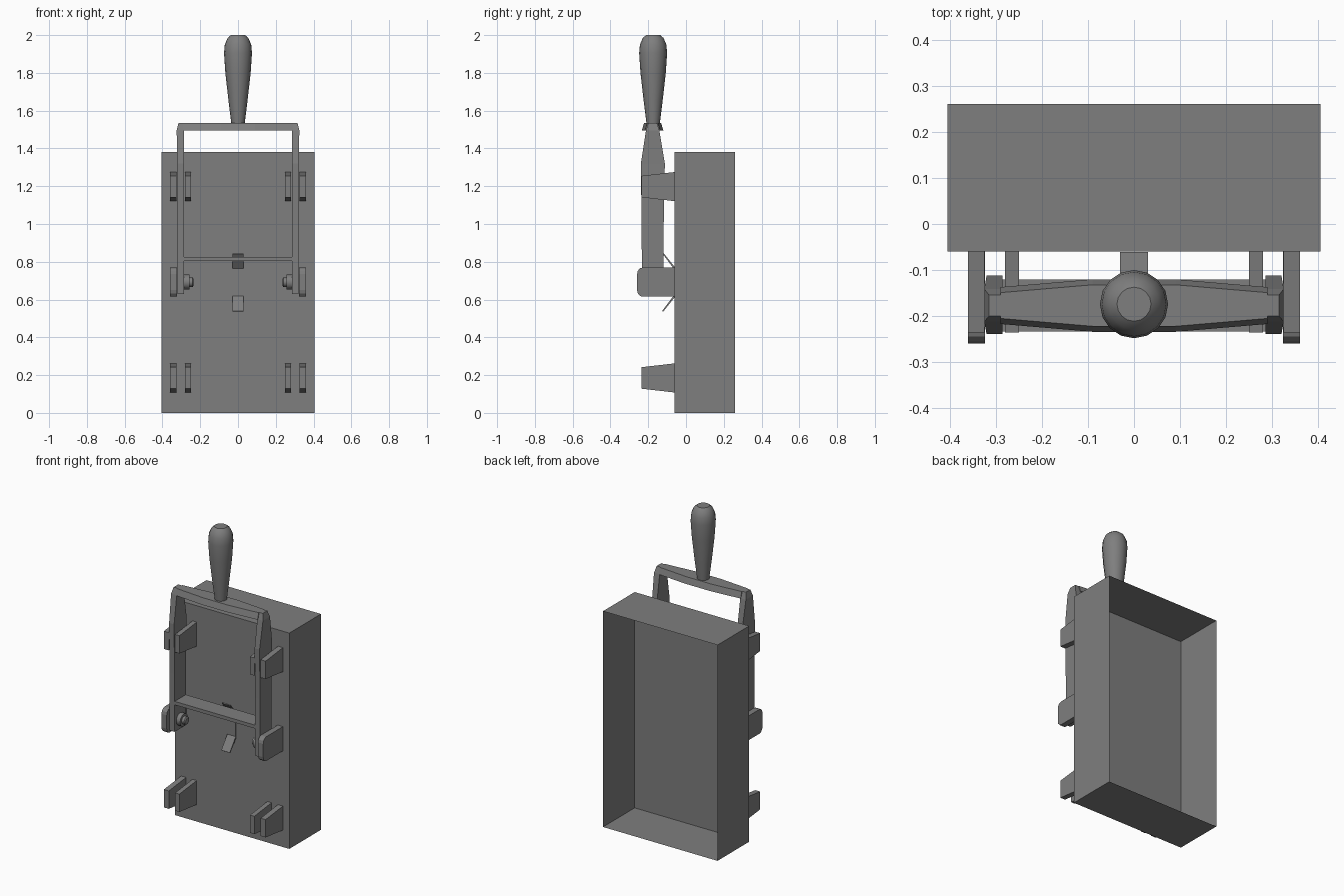
import bpy, bmesh, math
from mathutils import Vector

old = bpy.data.objects.get("Cube")
if old:
    bpy.data.objects.remove(old, do_unlink=True)

grey = bpy.data.materials.new("mid_grey")
grey.use_nodes = True
GREY = (0.21, 0.21, 0.21, 1)
grey.diffuse_color = GREY
grey.node_tree.nodes["Principled BSDF"].inputs["Base Color"].default_value = GREY


def finish(name, bm, smooth=None, fix_normals=True):
    if fix_normals:
        bmesh.ops.recalc_face_normals(bm, faces=bm.faces[:])
    me = bpy.data.meshes.new(name)
    bm.to_mesh(me)
    bm.free()
    me.materials.append(grey)
    ob = bpy.data.objects.new(name, me)
    bpy.context.collection.objects.link(ob)
    if smooth:
        bpy.ops.object.select_all(action='DESELECT')
        ob.select_set(True)
        bpy.context.view_layer.objects.active = ob
        bpy.ops.object.shade_smooth_by_angle(angle=math.radians(smooth))
    return ob


def loft(name, rings):
    """Join equal-length rings of points and cap both ends."""
    bm = bmesh.new()
    vs = [[bm.verts.new(p) for p in r] for r in rings]
    n = len(rings[0])
    for a, b in zip(vs, vs[1:]):
        for i in range(n):
            j = (i + 1) % n
            bm.faces.new((a[i], a[j], b[j], b[i]))
    bm.faces.new(vs[0])
    bm.faces.new(vs[-1])
    return finish(name, bm)


def plate(name, yz, x0, x1):
    """Extrude a side profile of (y, z) points across x."""
    return loft(name, [[(x, y, z) for y, z in yz] for x in (x0, x1)])


def lathe(name, profile, sides, place):
    """Spin (radius, height) points; place maps local to model space."""
    rings = []
    for r, h in profile:
        angles = [2 * math.pi * i / sides for i in range(sides)]
        rings.append([place(r * math.cos(a), r * math.sin(a), h) for a in angles])
    return loft(name, rings)


def smooth(ob, angle):
    bpy.ops.object.select_all(action='DESELECT')
    ob.select_set(True)
    bpy.context.view_layer.objects.active = ob
    bpy.ops.object.shade_smooth_by_angle(angle=math.radians(angle))


# Thin shell housing, open at the back
bm = bmesh.new()
bmesh.ops.create_cube(bm, size=1)
bmesh.ops.scale(bm, vec=(0.81, 0.32, 1.38), verts=bm.verts[:])
bmesh.ops.translate(bm, vec=(0, 0.1, 0.69), verts=bm.verts[:])
back = [f for f in bm.faces if f.normal.y > 0.9]
bmesh.ops.delete(bm, geom=back, context='FACES_ONLY')
finish("housing", bm, fix_normals=False)

for side, s in (("left", 1), ("right", -1)):
    # Paired contact jaws, upper and lower
    for level, z in (("lower", 0.185), ("upper", 1.198)):
        jaw = [(-0.06, z - 0.077), (-0.06, z + 0.077),
               (-0.235, z + 0.057), (-0.235, z - 0.057)]
        plate(f"{side}_{level}_outer_jaw", jaw, s * 0.325, s * 0.36)
        plate(f"{side}_{level}_inner_jaw", jaw, s * 0.25, s * 0.28)

    # Hinge bracket with rounded front corners
    bracket = [(-0.06, 0.615), (-0.06, 0.77)]
    for cz, start in ((0.735, 90), (0.65, 180)):
        for k in range(4):
            a = math.radians(start + 30 * k)
            bracket.append((-0.229 + 0.03 * math.cos(a), cz + 0.035 * math.sin(a)))
    plate(f"{side}_hinge_bracket", bracket, s * 0.323, s * 0.36)

    # Hinge bolt: washer and stepped head
    bolt = [(0.04, 0.27), (0.04, 0.258), (0.025, 0.258), (0.025, 0.24), (0.018, 0.235)]
    bolt = [(0.04, 0.29)] + bolt
    pin = lathe(f"{side}_hinge_bolt", bolt, 12,
                lambda u, v, h: (s * h, -0.177 + u, 0.692 + v))
    smooth(pin, 35)

    # Swinging blade, tapering towards the top
    rings = []
    for z, y0, y1, xo in ((0.63, -0.233, -0.12, 0.32), (1.0, -0.235, -0.118, 0.32),
                          (1.32, -0.239, -0.112, 0.32), (1.495, -0.212, -0.141, 0.325),
                          (1.535, -0.2, -0.154, 0.315)):
        rings.append([(s * 0.285, y0, z), (s * xo, y0, z),
                      (s * xo, y1, z), (s * 0.285, y1, z)])
    loft(f"{side}_blade", rings)

# Top crossbar, broad in the middle
rings = []
for x, top, low in ((-0.29, 0.028, 0.04), (-0.09, 0.045, 0.057),
                    (0.09, 0.045, 0.057), (0.29, 0.028, 0.04)):
    rings.append([(x, -0.177 - low, 1.495), (x, -0.177 - top, 1.535),
                  (x, -0.177 + top, 1.535), (x, -0.177 + low, 1.495)])
loft("top_crossbar", rings)

# Lower tie strip between the blades
plate("tie_strip", [(-0.233, 0.803), (-0.233, 0.825), (-0.12, 0.825), (-0.12, 0.803)],
      -0.287, 0.287)

# Bent spring clip on the housing face
path = [(-0.122, 0.84), (-0.066, 0.765), (-0.066, 0.62), (-0.126, 0.54)]
clip = path + [(y + 0.005, z + d) for (y, z), d in
               zip(reversed(path), (-0.004, -0.009, 0.009, 0.004))]
plate("spring_clip", clip, -0.03, 0.03)

# Turned grip
grip = lathe("grip", [(0.035, 1.53), (0.05, 1.65), (0.067, 1.8), (0.074, 1.905),
                      (0.07, 1.95), (0.055, 1.985), (0.037, 2.0)], 16,
             lambda u, v, h: (u, -0.174 + v, h))
smooth(grip, 40)
